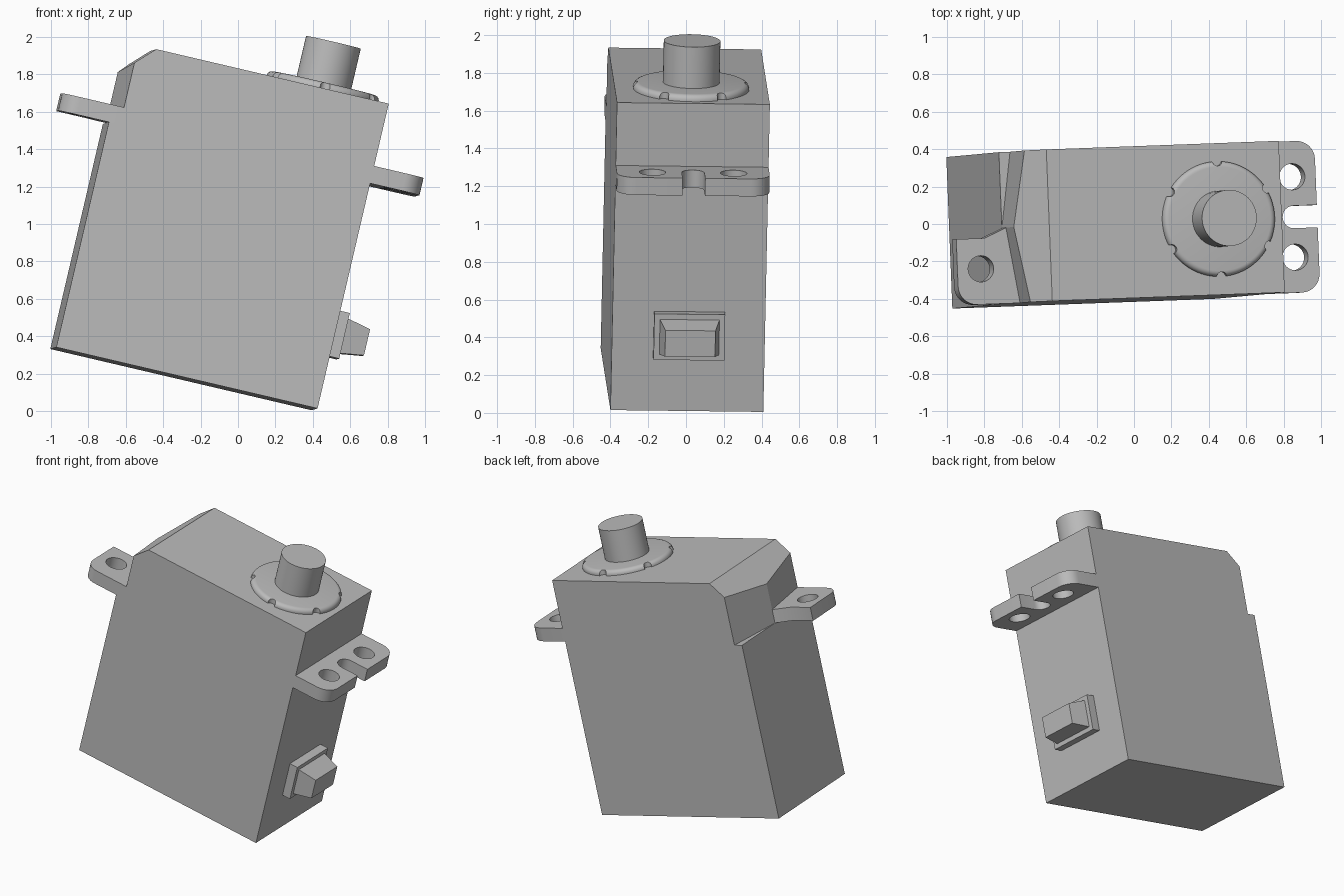
import bpy, bmesh, math
from mathutils import Vector, Matrix

cube = bpy.data.objects.get("Cube")
if cube:
    bpy.data.objects.remove(cube, do_unlink=True)

# Single flat colour
grey = bpy.data.materials.new("plain grey")
grey.use_nodes = True
colour = (0.5, 0.5, 0.5, 1)
grey.diffuse_color = colour
grey.node_tree.nodes["Principled BSDF"].inputs["Base Color"].default_value = colour

# Tilted frame of the motor: origin at its lower front right corner
ax = Vector((0.973, 0.036, -0.228)).normalized()
ay = Vector((0.233, 0.021, 0.972)).cross(ax).normalized()
az = ax.cross(ay)
FRAME = Matrix((ax, ay, az)).transposed().to_4x4()
FRAME.translation = (0.425, -0.40, 0.015)

LENGTH, WIDTH, HEIGHT = 1.434, 0.81, 1.672
MID = WIDTH / 2
EAR_Z, EAR_TOP, EAR_LEN = 1.235, 1.33, 0.275


def add(name, bm):
    bmesh.ops.recalc_face_normals(bm, faces=bm.faces)
    mesh = bpy.data.meshes.new(name)
    bm.to_mesh(mesh)
    bm.free()
    mesh.materials.append(grey)
    obj = bpy.data.objects.new(name, mesh)
    bpy.context.collection.objects.link(obj)
    obj.matrix_world = FRAME
    return obj


def prism(name, points, z0, z1, rounded=(), radius=0.1):
    """Extrude a plan outline; round the upright edges at the given corners."""
    bm = bmesh.new()
    low = [bm.verts.new((x, y, z0)) for x, y in points]
    high = [bm.verts.new((x, y, z1)) for x, y in points]
    bm.faces.new(low)
    bm.faces.new(high)
    n = len(points)
    for i in range(n):
        j = (i + 1) % n
        bm.faces.new((low[i], low[j], high[j], high[i]))
    edges = [bm.edges.get((low[i], high[i])) for i in rounded]
    if edges:
        bmesh.ops.bevel(bm, geom=edges, offset=radius, segments=8,
                        profile=0.5, affect='EDGES')
    return add(name, bm)


def box(name, x0, x1, y0, y1, z0, z1):
    return prism(name, [(x0, y0), (x1, y0), (x1, y1), (x0, y1)], z0, z1)


def disc(name, x, y, radius, z0, z1, rim=0, segments=48):
    bm = bmesh.new()
    bmesh.ops.create_cone(bm, cap_ends=True, segments=segments, radius1=radius,
                          radius2=radius, depth=z1 - z0,
                          matrix=Matrix.Translation((x, y, (z0 + z1) / 2)))
    if rim:
        top = [e for e in bm.edges if all(v.co.z > z1 - 1e-4 for v in e.verts)]
        bmesh.ops.bevel(bm, geom=top, offset=rim, segments=5, profile=0.5,
                        affect='EDGES')
    return add(name, bm)


def select(obj):
    bpy.ops.object.select_all(action='DESELECT')
    obj.select_set(True)
    bpy.context.view_layer.objects.active = obj


def cut(obj, cutters):
    bpy.context.view_layer.update()
    select(obj)
    for c in cutters:
        mod = obj.modifiers.new("cut", 'BOOLEAN')
        mod.operation, mod.solver, mod.object = 'DIFFERENCE', 'EXACT', c
        bpy.ops.object.modifier_apply(modifier=mod.name)
        bpy.data.objects.remove(c, do_unlink=True)


def smooth(obj):
    select(obj)
    bpy.ops.object.shade_smooth_by_angle(angle=math.radians(35))


# Body with a chamfered end
body = box("motor_case", -LENGTH, 0, 0, WIDTH, 0, HEIGHT)
bm = bmesh.new()
bm.from_mesh(body.data)
cutaway = bmesh.ops.bisect_plane(bm, geom=bm.verts[:] + bm.edges[:] + bm.faces[:],
                                 plane_co=(-1.276, 0, HEIGHT), plane_no=(-1, 0, 1),
                                 clear_outer=True)
bmesh.ops.contextual_create(bm, geom=[g for g in cutaway["geom_cut"]
                                      if isinstance(g, bmesh.types.BMEdge)])
bmesh.ops.recalc_face_normals(bm, faces=bm.faces)
bm.to_mesh(body.data)
bm.free()

# Wedges that turn the upper end wall into a shallow ridge
SHOULDER = -1.373
slope = (LENGTH + SHOULDER) / MID
wedges = []
for side in (-1, 1):
    y = MID + side * (MID + 0.1)
    x = -LENGTH + slope * (MID + 0.1)
    wedges.append(prism("wedge_cutter", [(-LENGTH, MID), (x, y), (-LENGTH - 0.1, y),
                                         (-LENGTH - 0.1, MID)], EAR_Z, HEIGHT + 0.1))
cut(body, wedges)

# Left mounting ear: full width, two holes and an open slot
ear = prism("left_mounting_ear", [(0, 0), (EAR_LEN, 0), (EAR_LEN, WIDTH), (0, WIDTH)],
            EAR_Z, EAR_TOP, rounded=(1, 2))
slot_x, slot_r = 0.145, 0.06
slot = [(0.4, MID - slot_r), (0.4, MID + slot_r)]
slot += [(slot_x + slot_r * math.cos(a), MID + slot_r * math.sin(a))
         for a in (math.pi * (0.5 + i / 12) for i in range(13))]
cut(ear, [disc("hole_cutter", 0.146, MID + s * 0.215, 0.07, 1.1, 1.5) for s in (-1, 1)]
    + [prism("slot_cutter", slot, 1.1, 1.5)])
smooth(ear)

# Right mounting ear: half width, one hole
tip = -LENGTH - EAR_LEN
small_ear = prism("right_mounting_ear",
                  [(SHOULDER, 0), (-LENGTH, MID), (-1.553, 0.353), (tip, 0.353), (tip, 0)],
                  EAR_Z, EAR_TOP, rounded=(4,))
cut(small_ear, [disc("hole_cutter", -1.58, MID - 0.215, 0.07, 1.1, 1.5)])
smooth(small_ear)

# Notched collar and output shaft
HUB = -0.348
collar = disc("shaft_collar", HUB, MID, 0.308, HEIGHT - 0.02, HEIGHT + 0.035,
              rim=0.03, segments=72)
notches = []
for k in range(6):
    a = math.radians(30 + 60 * k)
    notches.append(disc("notch_cutter", HUB + 0.31 * math.cos(a),
                        MID + 0.31 * math.sin(a), 0.027, 1.6, 1.8, segments=20))
cut(collar, notches)
smooth(collar)
smooth(disc("output_shaft", HUB, MID, 0.15, HEIGHT, 1.932))

# Cable outlet: plate and tapered plug
box("cable_plate", 0, 0.06, 0.22, 0.595, 0.29, 0.54)
plug = box("cable_plug", 0.06, 0.187, 0.25, 0.565, 0.32, 0.51)
for v in plug.data.vertices:
    if v.co.x > 0.1:
        v.co.y = 0.275 if v.co.y < MID else 0.54
        v.co.z = 0.338 if v.co.z < 0.4 else 0.481
